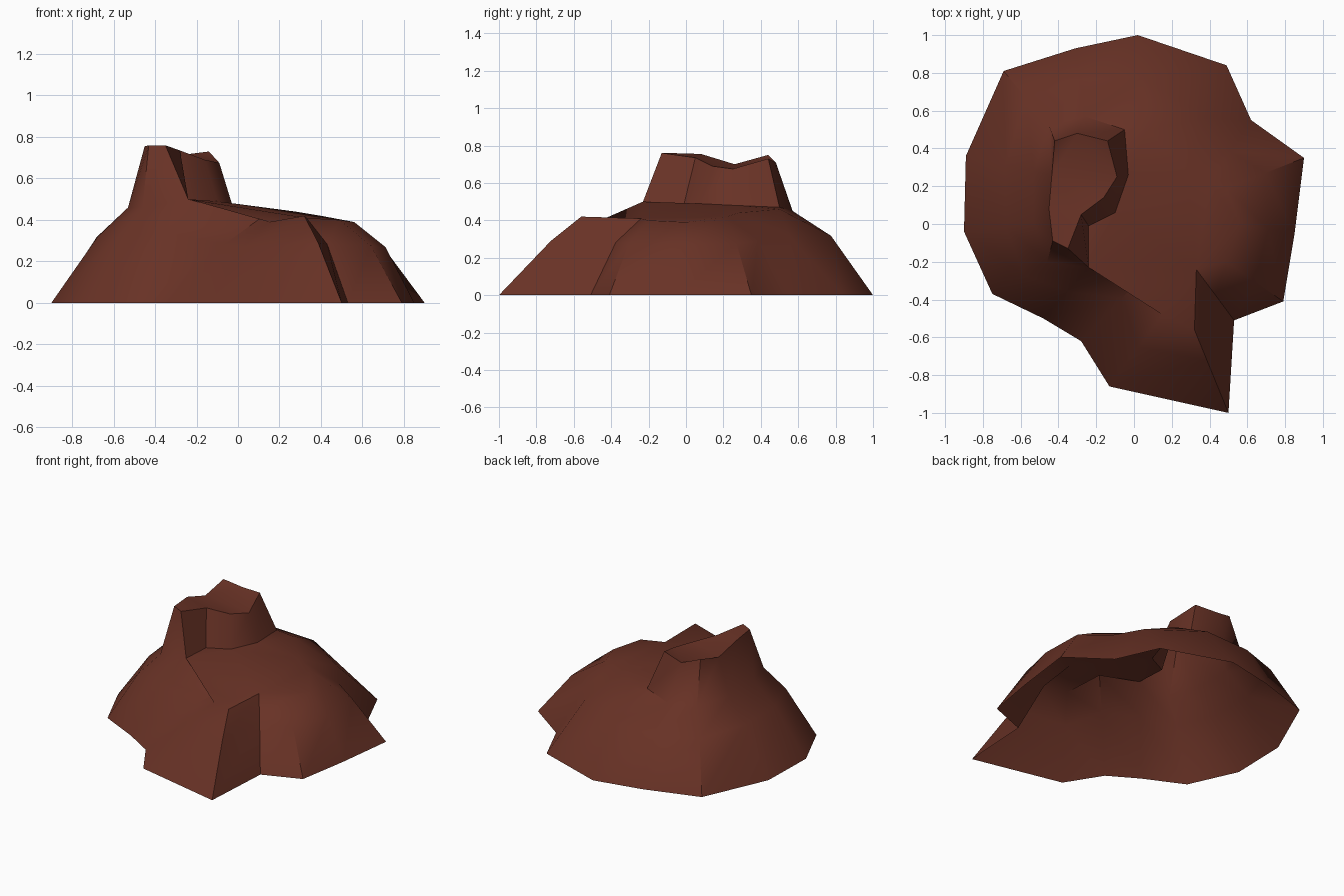
import bpy, bmesh, math

rock = bpy.data.materials.new("red_brown_rock")
rock.diffuse_color = (0.14, 0.032, 0.019, 1)

# Slope spokes: foot x, y | shoulder x, y, z | how far the slope bend lies from foot to shoulder
SPOKES = [
    (0.02, 1.00, 0.07, 0.50, 0.46, 0.45),
    (0.49, 0.84, 0.28, 0.28, 0.44, 0.50),
    (0.62, 0.55, 0.40, 0.22, 0.42, 0.50),
    (0.90, 0.35, 0.49, 0.19, 0.40, 0.50),
    (0.85, -0.05, 0.56, 0.00, 0.39, 0.48),
    (0.79, -0.41, 0.49, -0.20, 0.40, 0.50),
    (0.53, -0.51, 0.33, -0.24, 0.41, 0.50),
    (0.50, -1.00, 0.32, -0.56, 0.42, 0.63),
    (-0.13, -0.86, 0.15, -0.48, 0.39, 0.55),
    (-0.28, -0.62, 0.11, -0.21, 0.41, 0.55),
    (-0.48, -0.50, -0.24, -0.23, 0.50, 0.53),
    (-0.75, -0.37, -0.46, -0.20, 0.46, 0.58),
    (-0.90, -0.04, -0.53, 0.00, 0.46, 0.60),
    (-0.89, 0.36, -0.53, 0.28, 0.46, 0.58),
    (-0.69, 0.81, -0.45, 0.52, 0.46, 0.50),
    (-0.31, 0.93, -0.26, 0.57, 0.45, 0.45),
]
# Where the shelf meets the peak, from front to back
SHELF_INNER = [(-0.24, -0.01, 0.49), (-0.10, 0.06, 0.49), (-0.03, 0.26, 0.48), (-0.05, 0.50, 0.47)]
# Rim of the peak, from its front tip clockwise round the left and back
PEAK_RIM = [
    (-0.35, -0.13, 0.76), (-0.43, -0.09, 0.76), (-0.45, 0.08, 0.755), (-0.435, 0.26, 0.70),
    (-0.42, 0.44, 0.75), (-0.30, 0.48, 0.71), (-0.14, 0.44, 0.73), (-0.09, 0.25, 0.675),
    (-0.16, 0.14, 0.69), (-0.28, 0.05, 0.735),
]

bm = bmesh.new()


def ring(points):
    return [bm.verts.new(p) for p in points]


def bridge(lower, upper):
    n = len(lower)
    for i in range(n):
        j = (i + 1) % n
        bm.faces.new((lower[j], lower[i], upper[i], upper[j]))


# Lower slopes
foot = ring([(s[0], s[1], 0) for s in SPOKES])
bend = ring([(s[0] + (s[2] - s[0]) * s[5], s[1] + (s[3] - s[1]) * s[5], s[4] * 0.69) for s in SPOKES])
shoulder = ring([s[2:5] for s in SPOKES])
bridge(foot, bend)
bridge(bend, shoulder)

# Shelf
inner = ring(SHELF_INNER)
shelf = bm.faces.new((shoulder[:11] + inner)[::-1])

# Peak, with the gap behind the shelf closed
bm.faces.new((shoulder[0], shoulder[15], inner[3]))
rim = ring(PEAK_RIM)
bridge(shoulder[10:] + inner[::-1], rim)
cap = bm.faces.new(rim[::-1])

bmesh.ops.triangulate(bm, faces=[shelf, cap])
bmesh.ops.recalc_face_normals(bm, faces=bm.faces[:])
if sum(f.normal.z * f.calc_area() for f in bm.faces) < 0:
    bmesh.ops.reverse_faces(bm, faces=bm.faces[:])

mesh = bpy.data.meshes.new("rock_hill")
bm.to_mesh(mesh)
bm.free()
mesh.materials.append(rock)
hill = bpy.data.objects.new("rock_hill", mesh)
bpy.context.collection.objects.link(hill)

# Soft slopes, crisp ledges
bpy.context.view_layer.objects.active = hill
hill.select_set(True)
bpy.ops.object.shade_smooth_by_angle(angle=math.radians(40))
